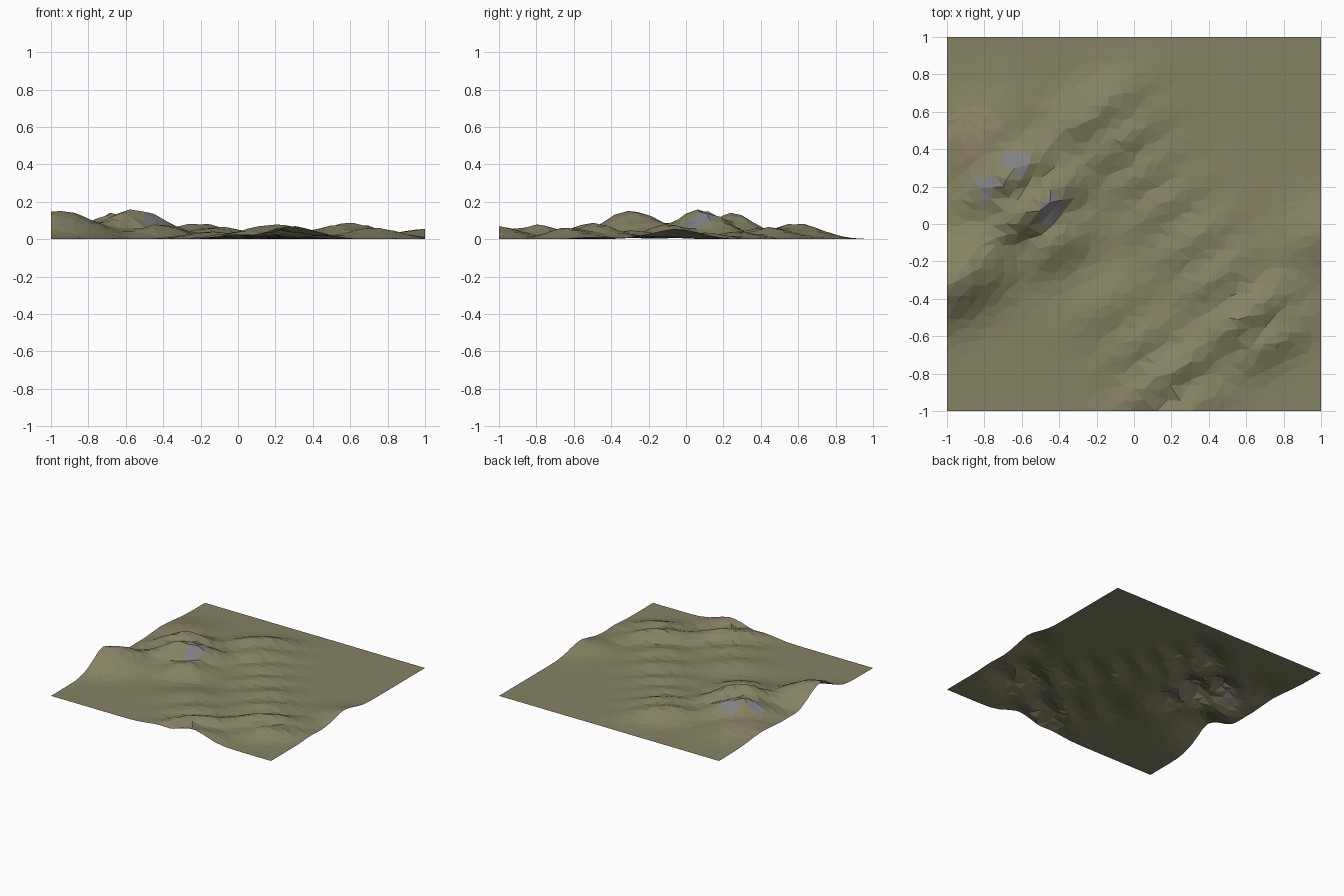
import bpy, bmesh, math, random

if "Cube" in bpy.data.objects:
    bpy.data.objects.remove(bpy.data.objects["Cube"])
random.seed(4)

N = 32                               # grid cells per side
C, S = 0.82, 0.573                   # direction of the dune ripples

# crests: x, y, height, radius along ripple, radius across ripple
CRESTS = [
    (-.94, -.29, .152, .30, .17), (-.55, .08, .16, .29, .12),
    (-.66, .25, .137, .25, .13), (-.42, -.10, .080, .20, .12),
    (-.21, .59, .085, .27, .13), (-.10, .43, .066, .27, .11),
    (.03, .27, .040, .24, .10), (.15, .10, .036, .24, .10),
    (.31, -.09, .042, .24, .11), (-.13, -.43, .040, .24, .14),
    (.44, -.28, .048, .24, .11), (.59, -.50, .088, .28, .11),
    (.73, -.63, .062, .24, .10), (.03, -.62, .040, .24, .11),
    (.19, -.80, .080, .28, .10), (.29, -1.0, .070, .22, .13),
    (1.0, -.05, .054, .25, .16), (-.80, .45, .055, .25, .22),
]


def height(x, y):
    total = 0
    for cx, cy, h, ru, rv in CRESTS:
        u = C * (x - cx) + S * (y - cy)
        v = -S * (x - cx) + C * (y - cy)
        total += (h * math.exp(-(u / ru) ** 2 - (v / rv) ** 2)) ** 2.5
    return total ** 0.4


def material(name, color):
    m = bpy.data.materials.new(name)
    m.diffuse_color = (*color, 1)
    m.use_nodes = True
    m.node_tree.nodes["Principled BSDF"].inputs["Base Color"].default_value = m.diffuse_color
    return m


# terrain sheet: jittered grid, raised to the dune heights
bm = bmesh.new()
bmesh.ops.create_grid(bm, x_segments=N, y_segments=N, size=1)
j = 0.28 * 2 / N
for v in bm.verts:
    if abs(v.co.x) < .999:
        v.co.x += random.uniform(-j, j)
    if abs(v.co.y) < .999:
        v.co.y += random.uniform(-j, j)
    z = height(v.co.x, v.co.y)
    v.co.z = z * random.uniform(.96, 1.04)
bmesh.ops.triangulate(bm, faces=bm.faces[:], quad_method='SHORT_EDGE')

# grass everywhere, dry earth on the far shoulder, rock near the summit
for f in bm.faces:
    c = f.calc_center_median()
    if any(math.hypot(c.x - a, c.y - b) < .065 for a, b in
           ((-.62, .34), (-.79, .2), (-.43, .08))):
        f.material_index = 2
    elif math.hypot(c.x + .85, c.y - .45) < .17 and random.random() < .7:
        f.material_index = 1
    f.smooth = False

mesh = bpy.data.meshes.new("hilly_terrain")
bm.to_mesh(mesh)
bm.free()
for name, col in (("grass", (.235, .225, .125)), ("dry_earth", (.27, .23, .14)),
                  ("rock", (.22, .22, .23))):
    mesh.materials.append(material(name, col))
terrain = bpy.data.objects.new("hilly_terrain", mesh)
bpy.context.collection.objects.link(terrain)
